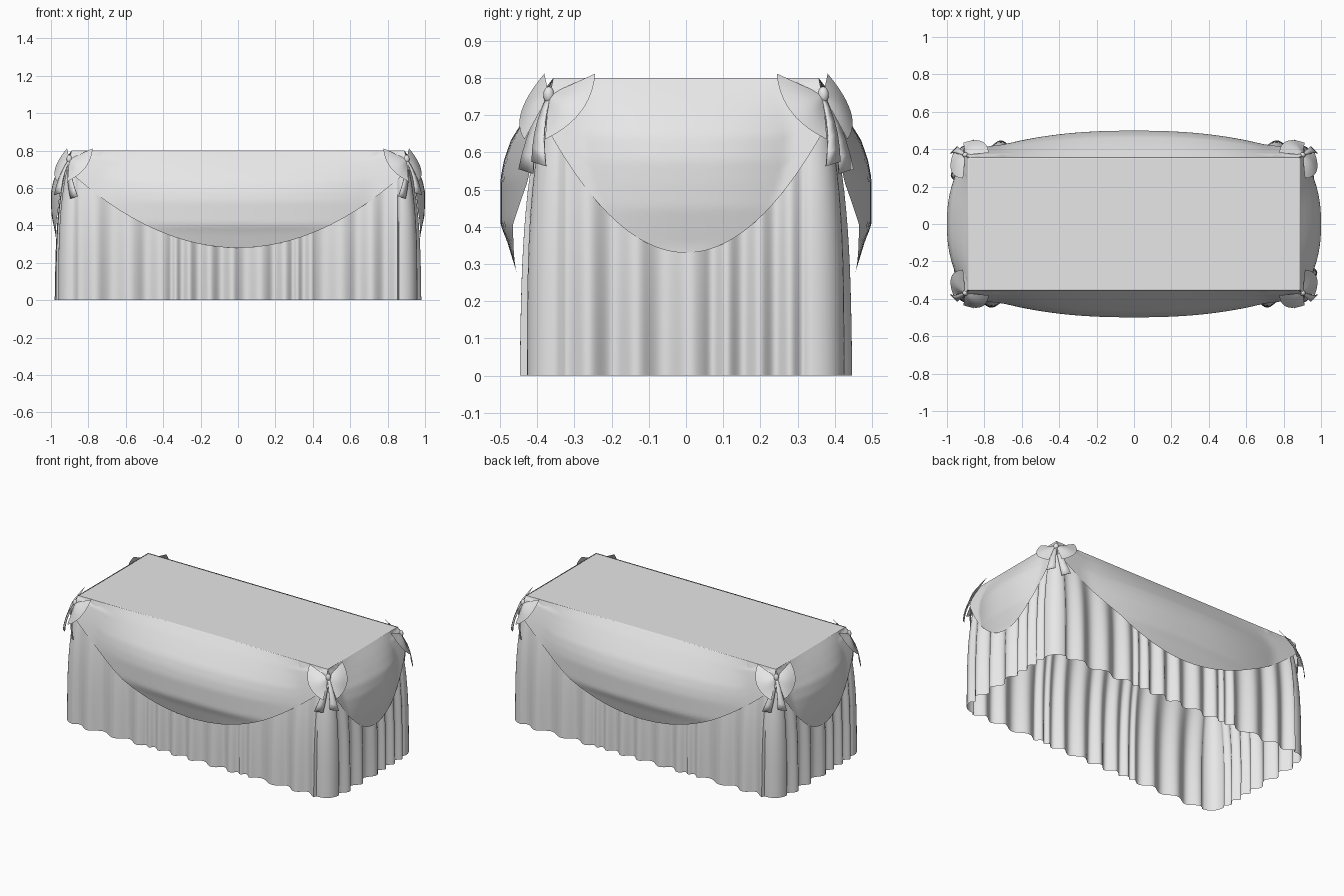
import bpy, bmesh, math
from mathutils import Vector

if "Cube" in bpy.data.objects:
    bpy.data.objects.remove(bpy.data.objects["Cube"])

HX, HY, TOP = 0.89, 0.357, 0.80

cloth = bpy.data.materials.new("pale grey cloth")
cloth.diffuse_color = (0.8, 0.8, 0.8, 1)
cloth.use_nodes = True
cloth.node_tree.nodes["Principled BSDF"].inputs["Base Color"].default_value = cloth.diffuse_color


def make(name, verts, faces, angle=40):
    me = bpy.data.meshes.new(name)
    me.from_pydata([tuple(v) for v in verts], [], faces)
    bm = bmesh.new()
    bm.from_mesh(me)
    bmesh.ops.remove_doubles(bm, verts=bm.verts, dist=0.0002)
    bmesh.ops.recalc_face_normals(bm, faces=bm.faces)
    bm.to_mesh(me)
    bm.free()
    ob = bpy.data.objects.new(name, me)
    bpy.context.collection.objects.link(ob)
    me.materials.append(cloth)
    bpy.ops.object.select_all(action='DESELECT')
    ob.select_set(True)
    bpy.context.view_layer.objects.active = ob
    bpy.ops.object.shade_smooth_by_angle(angle=math.radians(angle))
    return ob


def grid_faces(rows, cols, wrap=False):
    n = cols if wrap else cols - 1
    return [(r * cols + c, r * cols + (c + 1) % cols,
             (r + 1) * cols + (c + 1) % cols, (r + 1) * cols + c)
            for r in range(rows - 1) for c in range(n)]


# Table top: thin slab with softened edges
bpy.ops.mesh.primitive_cube_add(size=1, location=(0, 0, TOP - 0.01))
top = bpy.context.object
top.name = "table_top"
top.scale = (2 * HX, 2 * HY, 0.02)
bpy.ops.object.transform_apply(location=False, rotation=False, scale=True)
top.data.materials.append(cloth)
bev = top.modifiers.new("soft edge", 'BEVEL')
bev.width, bev.segments = 0.008, 3
bpy.ops.object.shade_smooth_by_angle(angle=math.radians(40))


# Pleated skirt: rounded rectangle loop that flares and ripples downwards
def flare(z):
    return 0.07 * (1 - (z / TOP) ** 3.4)


def ripple(z):
    return 0.02 * (1 - z / TOP) ** 0.5


# pleat breaks along a long side and a short side
LONG = (-0.89, -0.72, -0.53, -0.37, -0.32, -0.24, -0.12, 0.0, 0.16, 0.28, 0.33, 0.41, 0.6, 0.75, 0.89)
SHORT = (-0.357, -0.23, -0.1, 0.05, 0.13, 0.22, 0.3, 0.357)


def pleat(breaks, p):
    for a, b in zip(breaks, breaks[1:]):
        if p <= b:
            return -math.sin(2 * math.pi * (p - a) / (b - a)) * min(1, (b - a) / 0.11)
    return 0


R = 0.03
cx, cy = HX - R, HY - R
loop = []
for a, n, half, breaks, corner in ((-90, 220, cx, LONG, (cx, -cy)), (0, 100, cy, SHORT, (cx, cy)),
                                   (90, 220, cx, LONG, (-cx, cy)), (180, 100, cy, SHORT, (-cx, -cy))):
    ang = math.radians(a)
    nx, ny = math.cos(ang), math.sin(ang)
    for i in range(n):
        p = -half + 2 * half * i / n
        q = cy if breaks is LONG else cx
        loop.append((nx * q - ny * p, ny * q + nx * p, ang, pleat(breaks, p)))
    for i in range(10):
        loop.append((*corner, math.radians(a + 9 * i), 0.3 * math.sin(math.pi * i / 9)))

verts, ROWS = [], 17
for r in range(ROWS):
    z = (TOP - 0.006) * (1 - r / (ROWS - 1))
    for x, y, a, w in loop:
        o = R + flare(z) + ripple(z) * w
        verts.append((x + o * math.cos(a), y + o * math.sin(a), z))
make("pleated_skirt", verts, grid_faces(ROWS, len(loop), True), 60)

# Swags: one broad dome of cloth, trimmed by a curved lower hem
LONG_DROP = ((0, 0), (0.1, 0.28), (0.21, 0.55), (0.32, 0.8), (0.42, 0.93), (0.52, 1), (0.76, 1), (0.84, 0.88), (1, 0.7))
SHORT_DROP = ((0, 0), (0.1, 0.3), (0.2, 0.57), (0.33, 0.87), (0.47, 1), (0.6, 1.0), (0.74, 0.97), (1, 0.74))


def bulge(pts, t):
    for (a, p), (b, q) in zip(pts, pts[1:]):
        if t <= b:
            return p + (q - p) * (t - a) / (b - a)
    return pts[-1][1]


def swag(name, half, depth, low, rise, out, pts, side, sign):
    verts, rows, cols = [], 29, 49
    for r in range(rows):
        t = r / (rows - 1)
        for c in range(cols):
            u = -1 + 2 * c / (cols - 1)
            z = TOP - t * (TOP - low - rise * u * u)
            drop = (TOP - z) / (TOP - low)
            o = out * (1 - abs(u) ** 2.4) * bulge(pts, drop)
            o = max(o, (flare(z) + ripple(z) + 0.002) * min(1, t * 6))
            along = u * (half + 0.025 * t)
            d = (depth + o) * sign
            verts.append((d, along, z) if side else (along, d, z))
    make(name, verts, grid_faces(rows, cols), 60)


for s, f, e in ((-1, "front", "left"), (1, "back", "right")):
    swag(f + "_swag", HX, HY, 0.28, 0.42, 0.142, LONG_DROP, False, s)
    swag(e + "_swag", HY, HX, 0.33, 0.35, 0.11, SHORT_DROP, True, s)


# Corner bows: two fan-shaped loops, a knot and two tails
def bow(name, sx, sy):
    knot = Vector((0.012, 0.012, 0.755))
    put = lambda p: (sx * (HX + p.x), sy * (HY + p.y), p.z)
    out = Vector((0.7, 0.7, 0.1))
    for label, swap in (("side", False), ("face", True)):
        A, C, B = Vector((0.012, -0.125, 0.057)), Vector((0.11, -0.115, -0.06)), Vector((0.065, 0.01, -0.12))
        verts, faces, n, m = [], [], 9, 13
        for layer in (0, 1):
            base = len(verts)
            for i in range(n):
                r = 0.08 + 0.92 * i / (n - 1)
                for j in range(m):
                    v = j / (m - 1)
                    e = A * (1 - v) ** 2 + C * 2 * v * (1 - v) + B * v * v
                    if swap:
                        e = Vector((e.y, e.x, e.z))
                    puff = math.sin(math.pi * r) * math.sin(math.pi * v)
                    verts.append(put(knot + e * r + out * puff * (0.012 if layer == 0 else -0.004)))
            faces += [tuple(base + k for k in f) for f in grid_faces(n, m)]
        make(f"{name}_{label}_loop", verts, faces, 60)
    # tails widen towards a slanted end
    for label, end in (("long", Vector((-0.012, 0.075, 0.555))), ("short", Vector((0.075, 0.04, 0.575)))):
        w = Vector((0.7, -0.7, 0))
        verts = []
        for i in range(6):
            t = i / 5
            p = knot.lerp(end, t) + out * 0.015 * math.sin(math.pi * t)
            h = 0.006 + 0.021 * t
            verts += [put(p - w * h), put(p + w * h + Vector((0, 0, -0.012 * t)))]
        ob = make(f"{name}_{label}_tail", verts, grid_faces(6, 2))
        sol = ob.modifiers.new("thickness", 'SOLIDIFY')
        sol.thickness = 0.004
    bpy.ops.mesh.primitive_uv_sphere_add(segments=16, ring_count=10, radius=1, location=put(knot))
    k = bpy.context.object
    k.name = name + "_knot"
    k.scale = (0.015, 0.015, 0.022)
    k.data.materials.append(cloth)
    bpy.ops.object.shade_smooth()


for sx, e in ((-1, "left"), (1, "right")):
    for sy, f in ((-1, "front"), (1, "back")):
        bow(f"{f}_{e}_bow", sx, sy)
